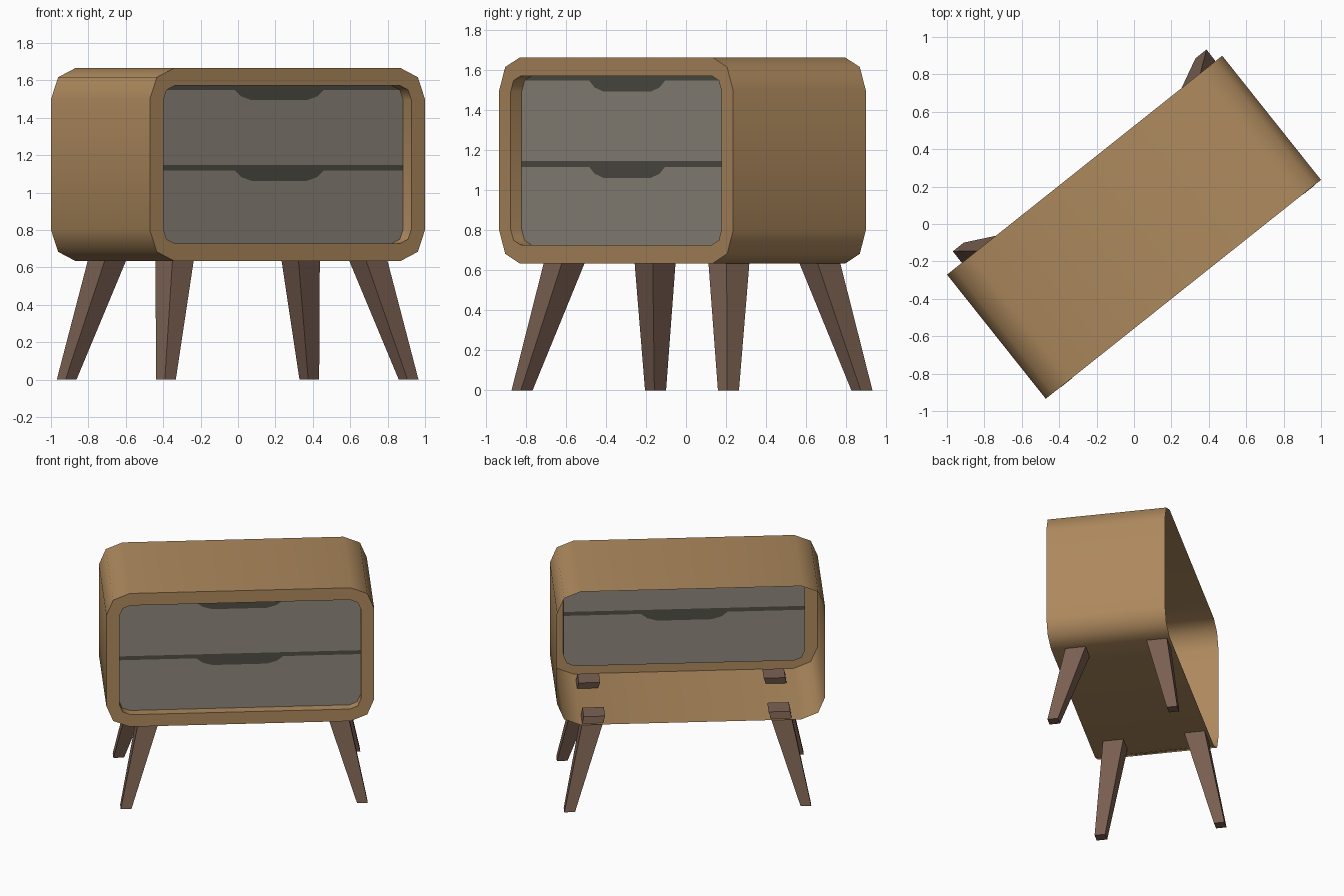
import bpy
from math import radians
from mathutils import Matrix, Vector

if "Cube" in bpy.data.objects:
    bpy.data.objects.remove(bpy.data.objects["Cube"])

# Whole piece is turned about z; local u = length, v = depth (front is -v)
ROT = Matrix.Rotation(radians(38.5), 4, 'Z')
BODY_FRAME = Matrix.Translation((0, -0.0175, 0)) @ ROT
LEG_FRAME = Matrix.Translation((-0.002, 0.03, 0)) @ ROT

L, D = 0.94, 0.424            # half length, half depth
Z0, Z1 = 0.635, 1.665         # body bottom and top
T, R = 0.093, 0.165           # rim width, corner radius
FACE_V = -D + 0.07            # plane of the drawer fronts


def material(name, rgb):
    m = bpy.data.materials.new(name)
    m.diffuse_color = (*rgb, 1)
    m.use_nodes = True
    m.node_tree.nodes["Principled BSDF"].inputs["Base Color"].default_value = m.diffuse_color
    return m


WOOD = material("light_wood", (0.42, 0.25, 0.11))
DARK_WOOD = material("dark_wood", (0.20, 0.12, 0.085))
GREY = material("drawer_grey", (0.27, 0.24, 0.20))
SHADOW = material("slot_dark", (0.08, 0.075, 0.06))


def make(name, verts, faces, mat, frame, smooth=False):
    me = bpy.data.meshes.new(name)
    me.from_pydata([frame @ Vector(v) for v in verts], [], faces)
    me.materials.append(mat)
    ob = bpy.data.objects.new(name, me)
    bpy.context.collection.objects.link(ob)
    if smooth:
        bpy.ops.object.select_all(action='DESELECT')
        ob.select_set(True)
        bpy.context.view_layer.objects.active = ob
        bpy.ops.object.shade_smooth_by_angle(angle=radians(60))
    return ob


def rounded(w, z0, z1, r):
    """Rectangle with two-segment corners, counter-clockwise from the front."""
    k = r * 0.293
    right_low = [(w - r, z0), (w - k, z0 + k), (w, z0 + r)]
    right_top = [(u, z0 + z1 - z) for u, z in reversed(right_low)]
    right = right_low + right_top
    return right + [(-u, z) for u, z in reversed(right)]


# Body: open-backed shell, front rim and recessed inner lip
outer = rounded(L, Z0, Z1, R)
inner = rounded(L - T, Z0 + T, Z1 - T, R - T + 0.005)
rings = [(outer, D), (outer, -D), (inner, -D), (inner, FACE_V)]
n = len(outer)
verts = [(u, v, z) for ring, v in rings for u, z in ring]
faces = []
for k in range(3):
    a, b = k * n, (k + 1) * n
    for i in range(n):
        j = (i + 1) % n
        faces.append((b + i, a + i, a + j, b + j))
make("cabinet_shell", verts, faces, WOOD, BODY_FRAME, smooth=True)


# Drawer fronts and dark finger slots share one plane
def panel(name, half, mat):
    """half: right-hand outline from bottom centre to top centre, mirrored."""
    pts = half + [(-u, z) for u, z in reversed(half)]
    make(name, [(u, FACE_V, z) for u, z in pts], [tuple(range(len(pts)))],
         mat, BODY_FRAME)


def notch(z):
    return [(0.305, z), (0.26, z - 0.035), (0.19, z - 0.055)]


W = L - T
r = R - T + 0.005
k = r * 0.293
bot, top = Z0 + T, Z1 - T
low, mid, high = 1.118, 1.148, top - k

panel("lower_drawer", [(W - r, bot), (W - k, bot + k), (W, bot + r), (W, low)]
      + notch(low), GREY)
panel("upper_drawer", [(W, mid), (W, top - r), (W - k, high)] + notch(high), GREY)
panel("lower_slot", notch(low)[::-1] + [(W, low), (W, mid)], SHADOW)
panel("upper_slot", notch(high)[::-1] + [(W - k, high), (W - r, top)], SHADOW)

# Splayed, tapered legs whose tops poke through the floor
SQUARE = [(-1, -1), (1, -1), (1, 1), (-1, 1)]
BOX = [(3, 2, 1, 0), (4, 5, 6, 7)] + [(i, (i + 1) % 4, (i + 1) % 4 + 4, i + 4)
                                      for i in range(4)]
for sv, fb in ((-1, "front"), (1, "back")):
    for su, lr in ((-1, "left"), (1, "right")):
        verts = []
        for u, v, z, h in ((0.829, 0.4265, 0, 0.0375), (0.649, 0.28, 0.685, 0.0755)):
            verts += [(su * u + a * h, sv * v + b * h, z) for a, b in SQUARE]
        make(f"{fb}_{lr}_leg", verts, BOX, DARK_WOOD, LEG_FRAME)
